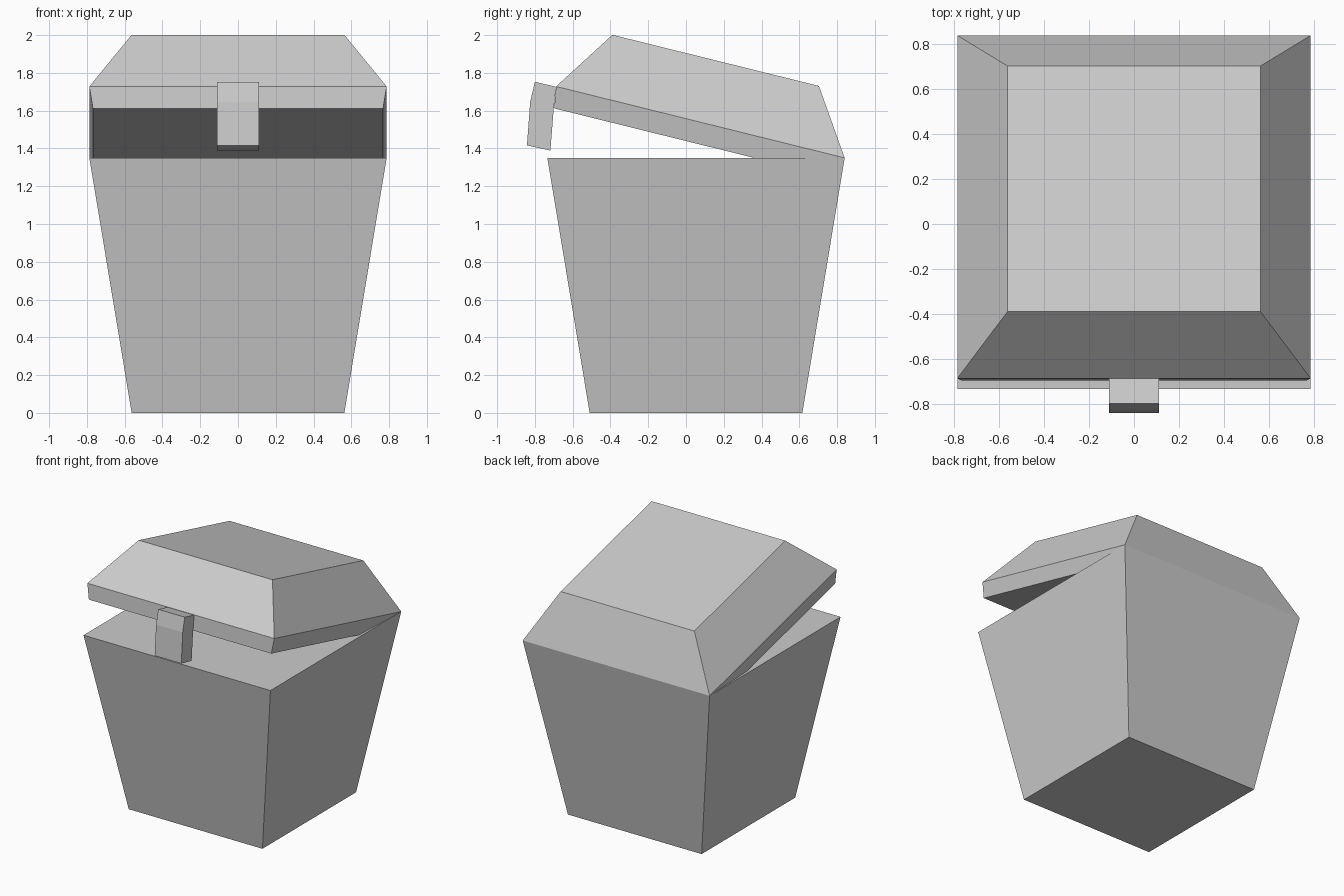
import bpy, bmesh, math
from mathutils import Matrix

if "Cube" in bpy.data.objects:
    bpy.data.objects.remove(bpy.data.objects["Cube"])

HINGE_Y, HINGE_Z = 0.84, 1.35
HALF_TOP, HALF_LOW = 0.787, 0.563
MID_Y = HINGE_Y - HALF_TOP


def loft(name, rings):
    """Closed flat-faced solid through a list of equally sized point rings."""
    bm = bmesh.new()
    loops = [[bm.verts.new(p) for p in ring] for ring in rings]
    n = len(loops[0])
    for a, b in zip(loops, loops[1:]):
        for i in range(n):
            j = (i + 1) % n
            bm.faces.new((a[i], a[j], b[j], b[i]))
    bm.faces.new(loops[0][::-1])
    bm.faces.new(loops[-1])
    bmesh.ops.recalc_face_normals(bm, faces=bm.faces)
    mesh = bpy.data.meshes.new(name)
    bm.to_mesh(mesh)
    bm.free()
    obj = bpy.data.objects.new(name, mesh)
    bpy.context.collection.objects.link(obj)
    return obj


def square(half, y, z):
    return [(sx * half, y + sy * half, z)
            for sx, sy in ((-1, -1), (1, -1), (1, 1), (-1, 1))]


# Tapered bin body
loft("bin_body", [square(HALF_LOW, MID_Y, 0), square(HALF_TOP, MID_Y, HINGE_Z)])

# Lid with lower lip, built closed around the hinge and then tipped open
lid = loft("lid", [square(0.768, -HALF_TOP, -0.115),
                   square(HALF_TOP, -HALF_TOP, 0),
                   square(HALF_LOW, -HALF_TOP, 0.337)])
tilt = math.radians(-13.9)
lid.data.transform(Matrix.Translation((0, HINGE_Y, HINGE_Z)) @ Matrix.Rotation(tilt, 4, 'X'))

# Front latch: side profile (y, z) extruded across x
profile = [(-0.80, 1.753), (-0.825, 1.646), (-0.842, 1.416),
           (-0.718, 1.389), (-0.70, 1.615), (-0.688, 1.726)]
loft("front_latch", [[(x, y, z) for y, z in profile] for x in (-0.112, 0.112)])
